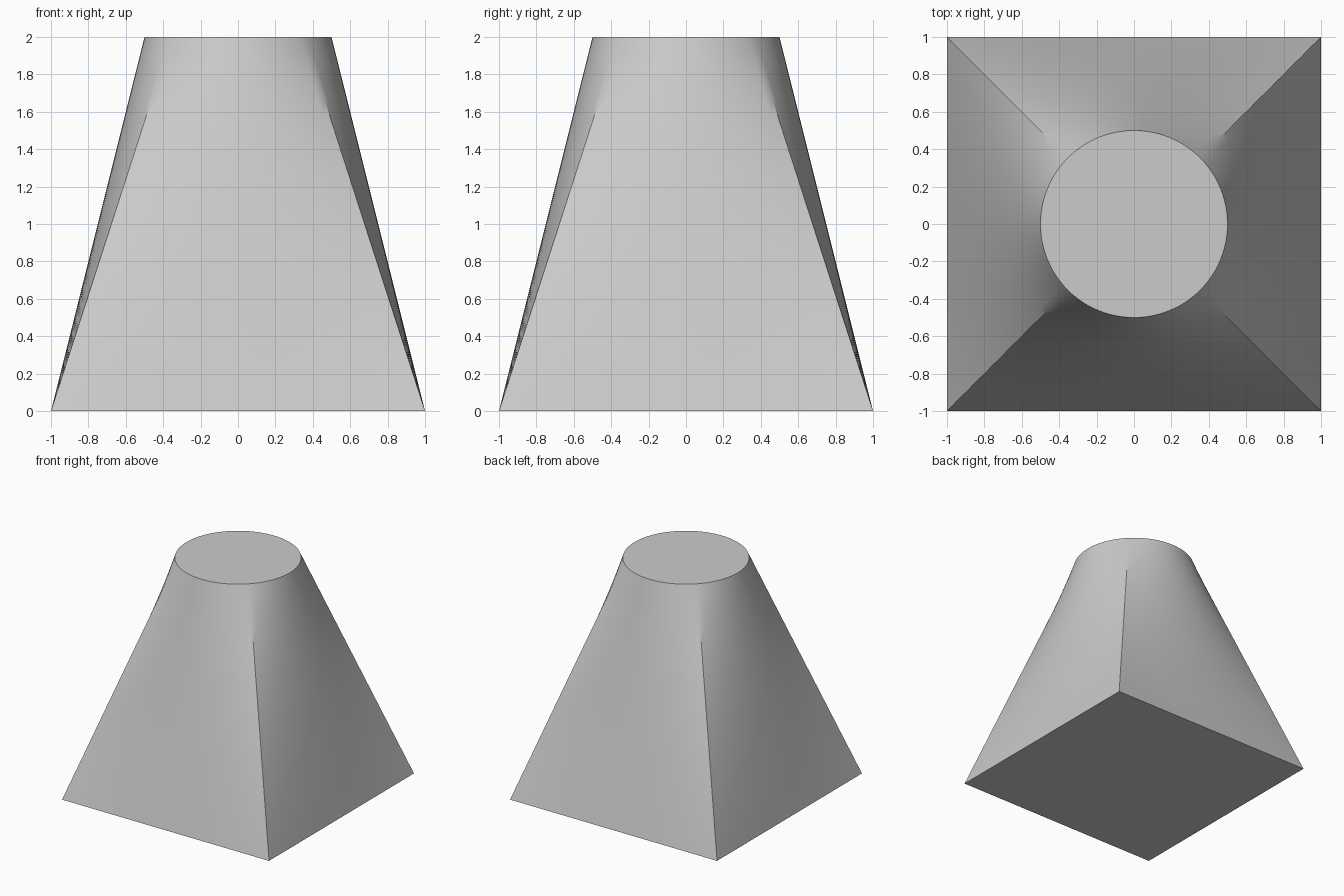
import bpy, bmesh, math
from mathutils import Vector

cube = bpy.data.objects.get("Cube")
if cube:
    bpy.data.objects.remove(cube, do_unlink=True)

HEIGHT, HALF, RADIUS = 2.0, 1.0, 0.5
SIDE_STEPS, ROWS = 24, 24

# Plain grey material
grey = bpy.data.materials.new("plain_grey")
grey.use_nodes = True
colour = (0.6, 0.6, 0.6, 1)
grey.diffuse_color = colour
grey.node_tree.nodes["Principled BSDF"].inputs["Base Color"].default_value = colour

# Matching outlines: square base and round top
base, top = [], []
for side in range(4):
    turn = side * math.pi / 2
    for i in range(SIDE_STEPS):
        t = 2 * i / SIDE_STEPS - 1
        x, y = HALF, HALF * t
        base.append(Vector((x * math.cos(turn) - y * math.sin(turn),
                            x * math.sin(turn) + y * math.cos(turn), 0)))
        a = turn + t * math.pi / 4
        top.append(Vector((RADIUS * math.cos(a), RADIUS * math.sin(a), HEIGHT)))

# Straight loft between the outlines, with flat caps
bm = bmesh.new()
rings = [[bm.verts.new(b.lerp(t, r / ROWS)) for b, t in zip(base, top)]
         for r in range(ROWS + 1)]
n = len(base)
for low, high in zip(rings, rings[1:]):
    for i in range(n):
        j = (i + 1) % n
        bm.faces.new((low[i], low[j], high[j], high[i]))
bm.faces.new(rings[0][::-1])
bm.faces.new(rings[-1])

mesh = bpy.data.meshes.new("square_to_round_loft")
bm.to_mesh(mesh)
bm.free()
mesh.materials.append(grey)
loft = bpy.data.objects.new("square_to_round_loft", mesh)
bpy.context.collection.objects.link(loft)

# Smooth walls, crisp rims and corner creases
bpy.ops.object.select_all(action='DESELECT')
loft.select_set(True)
bpy.context.view_layer.objects.active = loft
bpy.ops.object.shade_smooth_by_angle(angle=math.radians(30))
